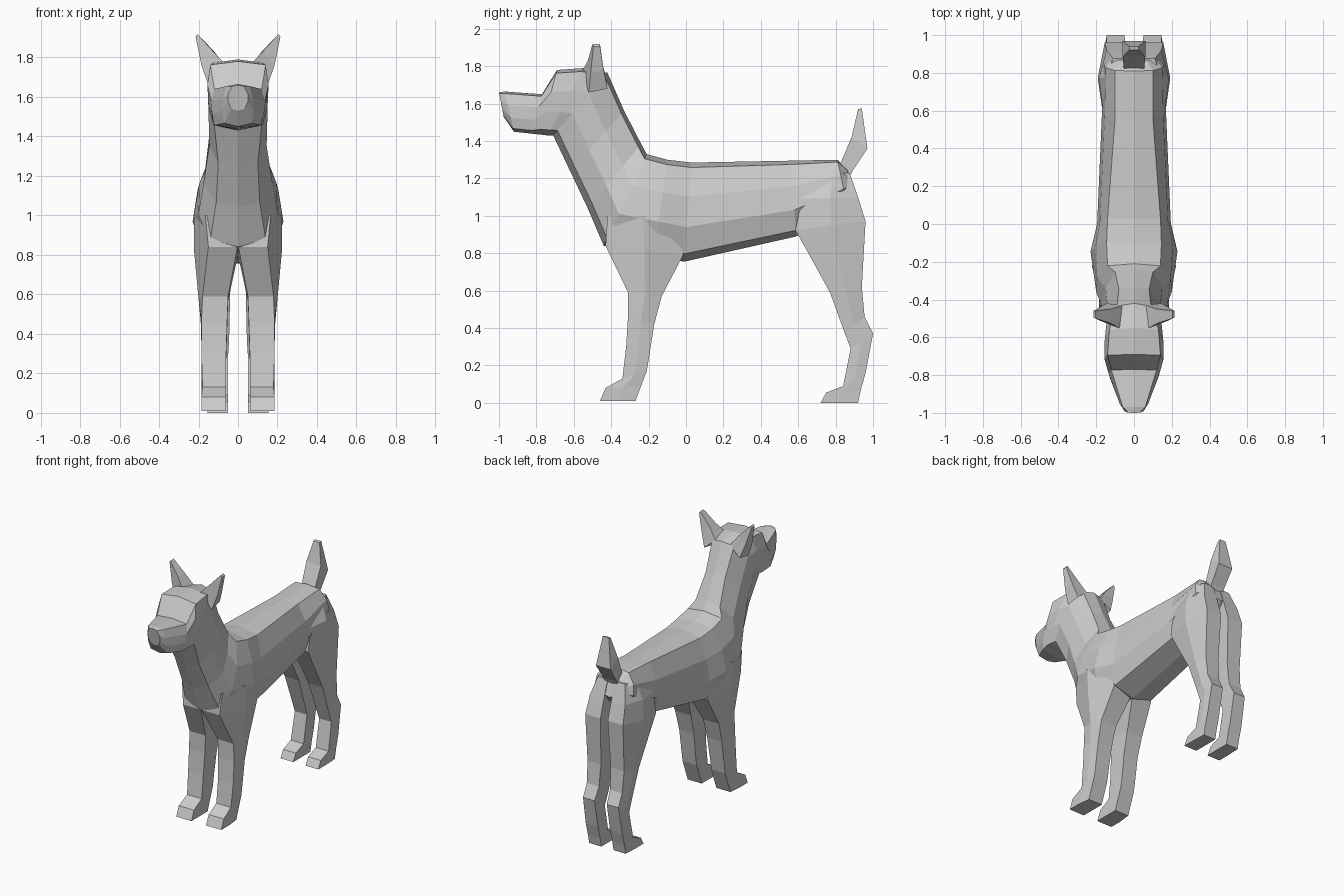
import bpy, bmesh

coat = bpy.data.materials.new("grey_coat")
coat.diffuse_color = (0.6, 0.6, 0.6, 1)


def loft(name, rings, mirror=False):
    """Skin a list of equal-length point rings, cap both ends."""
    bm = bmesh.new()
    loops = [[bm.verts.new(p) for p in ring] for ring in rings]
    n = len(loops[0])
    for a, b in zip(loops, loops[1:]):
        for i in range(n):
            j = (i + 1) % n
            bm.faces.new((a[i], a[j], b[j], b[i]))
    bm.faces.new(loops[0])
    bm.faces.new(loops[-1])
    bmesh.ops.recalc_face_normals(bm, faces=bm.faces)
    me = bpy.data.meshes.new(name)
    bm.to_mesh(me)
    bm.free()
    me.materials.append(coat)
    ob = bpy.data.objects.new(name, me)
    bpy.context.collection.objects.link(ob)
    if mirror:
        ob.modifiers.new("mirror", "MIRROR").use_mirror_merge = False
    return ob


def body_ring(top, bottom, widths, ts=(0.05, 0.34, 0.65, 0.92)):
    """Slanted symmetric ring between a top and a bottom (y, z) point."""
    def at(t, x):
        return (x, top[0] + (bottom[0] - top[0]) * t, top[1] + (bottom[1] - top[1]) * t)
    right = [at(t, w) for t, w in zip(ts, widths)]
    left = [(-x, y, z) for x, y, z in reversed(right)]
    return [at(0, 0)] + right + [at(1, 0)] + left


# torso, from rump to chest
torso = [
    body_ring((.86, 1.25), (.91, 1.12), (.07, .11, .11, .05)),
    body_ring((.81, 1.30), (.86, 1.06), (.10, .15, .16, .10)),
    body_ring((.56, 1.295), (.59, .89), (.10, .155, .17, .14)),
    body_ring((.03, 1.285), (-.01, .755), (.14, .18, .195, .16)),
    body_ring((-.10, 1.30), (-.17, .79), (.145, .205, .23, .18)),
]
# neck base continues into the neck
neck = [
    body_ring((-.21, 1.33), (-.44, .84), (.14, .195, .20, .14)),
    body_ring((-.24, 1.385), (-.525, 1.04), (.10, .15, .175, .11)),
    body_ring((-.33, 1.56), (-.62, 1.24), (.08, .14, .145, .10)),
    body_ring((-.42, 1.765), (-.71, 1.43), (.09, .145, .15, .12)),
]
loft("torso_and_neck", torso + neck)

# head with brow, stop and muzzle
loft("head", [
    neck[-1],
    body_ring((-.55, 1.79), (-.74, 1.43), (.13, .155, .15, .125)),
    body_ring((-.69, 1.78), (-.78, 1.435), (.14, .155, .14, .125)),
    body_ring((-.77, 1.65), (-.83, 1.44), (.12, .135, .13, .115)),
    body_ring((-.97, 1.665), (-.92, 1.45), (.06, .075, .08, .07)),
    body_ring((-1.0, 1.66), (-.975, 1.53), (.03, .05, .05, .035)),
])


def leg(name, rows):
    """Rows: front y, z, back y, z, inner x, front outer x, mid outer x, back outer x."""
    rings = []
    for fy, fz, by, bz, xi, xf, xm, xb in rows:
        rings.append([(xi, fy, fz), (xf, fy, fz),
                      (xm, (fy + by) / 2, (fz + bz) / 2),
                      (xb, by, bz), (xi, by, bz)])
    loft(name, rings, mirror=True)


leg("front_legs", [
    (-.46, .01, -.27, .01, .06, .185, .185, .175),
    (-.43, .08, -.24, .09, .06, .185, .185, .175),
    (-.34, .13, -.21, .17, .06, .18, .185, .175),
    (-.32, .30, -.195, .26, .06, .185, .185, .175),
    (-.31, .46, -.17, .42, .055, .185, .187, .175),
    (-.31, .59, -.13, .57, .05, .18, .20, .18),
    (-.43, .84, -.015, .79, .002, .15, .222, .165),
    (-.42, 1.0, -.04, 1.0, .002, .165, .222, .18),
])
leg("hind_legs", [
    (.72, 0, .92, 0, .05, .155, .155, .15),
    (.75, .055, .935, .07, .05, .155, .155, .15),
    (.84, .09, .96, .16, .05, .155, .155, .15),
    (.88, .29, 1.0, .37, .05, .15, .155, .145),
    (.85, .37, .955, .46, .045, .15, .16, .145),
    (.77, .59, .94, .62, .04, .155, .175, .15),
    (.585, .925, .96, .97, .03, .165, .192, .155),
    (.62, 1.09, .92, 1.10, .03, .165, .185, .145),
    (.70, 1.22, .875, 1.23, .03, .12, .14, .11),
])

# ears, leaning outward
loft("ears", [
    [(.06, -.56, 1.76), (.15, -.52, 1.66), (.145, -.42, 1.68), (.06, -.43, 1.75)],
    [(.125, -.525, 1.83), (.185, -.51, 1.76), (.18, -.44, 1.78), (.12, -.45, 1.83)],
    [(.205, -.50, 1.918), (.215, -.495, 1.905), (.215, -.46, 1.905), (.205, -.46, 1.918)],
], mirror=True)

# upright tail
loft("tail", [
    [(s * w, y, z) for s, y, z in ((-1, fy, fz), (1, fy, fz), (1, by, bz), (-1, by, bz))]
    for w, fy, fz, by, bz in (
        (.05, .80, 1.25, .87, 1.20),
        (.055, .83, 1.29, .89, 1.24),
        (.06, .885, 1.42, .97, 1.36),
        (.025, .92, 1.57, .94, 1.575))
])
